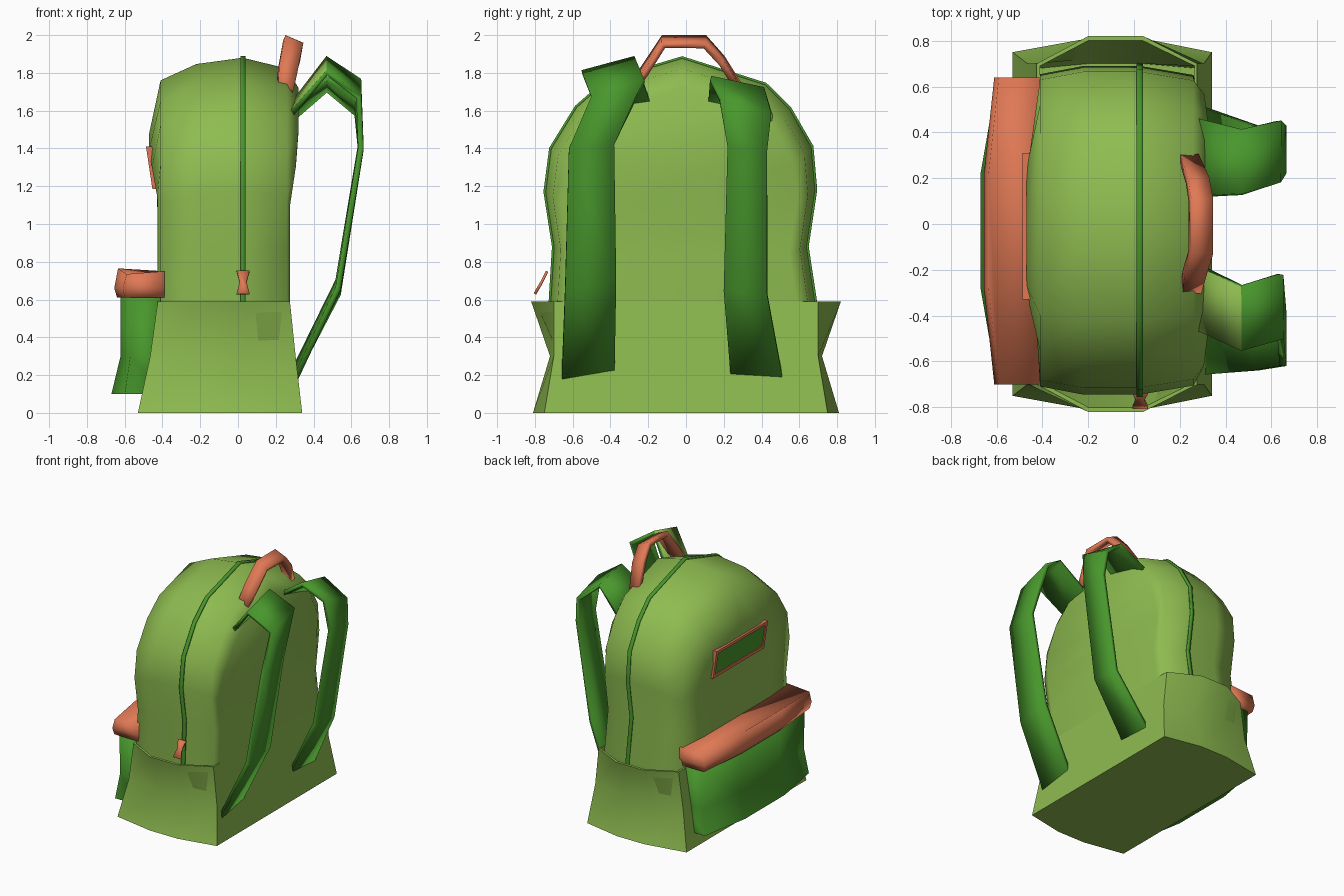
import bpy, bmesh, math
from mathutils import Vector

if "Cube" in bpy.data.objects:
    bpy.data.objects.remove(bpy.data.objects["Cube"])


def material(name, rgb):
    m = bpy.data.materials.new(name)
    m.diffuse_color = (*rgb, 1)
    m.use_nodes = True
    m.node_tree.nodes["Principled BSDF"].inputs["Base Color"].default_value = m.diffuse_color
    return m


LIGHT = material("light green", (0.27, 0.50, 0.08))
DARK = material("dark green", (0.065, 0.31, 0.025))
ORANGE = material("orange", (0.74, 0.19, 0.09))


def loft(name, rings, mats, closed=True, caps="ngon", thick=0, angle=35):
    """Skin a list of equal-length point rings; optional end caps and thickness."""
    bm = bmesh.new()
    vs = [[bm.verts.new(p) for p in r] for r in rings]
    n = len(vs[0])
    for a, b in zip(vs, vs[1:]):
        for i in range(n if closed else n - 1):
            j = (i + 1) % n
            bm.faces.new((a[i], a[j], b[j], b[i]))
    if closed and caps == "ngon":
        bm.faces.new(vs[0])
        bm.faces.new(vs[-1])
    elif closed and caps == "rows":      # quads straight across the arch
        for r in (vs[0], vs[-1]):
            for i in range(n // 2):
                q = [r[i], r[i + 1], r[n - 2 - i], r[n - 1 - i]]
                q = list(dict.fromkeys(q))
                if len(q) > 2:
                    bm.faces.new(q)
    if closed:
        bmesh.ops.recalc_face_normals(bm, faces=bm.faces)
    else:
        bm.normal_update()
        bm.faces.ensure_lookup_table()
        if bm.faces[0].normal.z < 0:
            bmesh.ops.reverse_faces(bm, faces=bm.faces)
    me = bpy.data.meshes.new(name)
    bm.to_mesh(me)
    bm.free()
    ob = bpy.data.objects.new(name, me)
    bpy.context.collection.objects.link(ob)
    for m in mats:
        me.materials.append(m)
    if thick:
        mod = ob.modifiers.new("thickness", "SOLIDIFY")
        mod.thickness, mod.offset = thick, 0
        mod.material_offset = mod.material_offset_rim = -1
    bpy.ops.object.select_all(action="DESELECT")
    ob.select_set(True)
    bpy.context.view_layer.objects.active = ob
    bpy.ops.object.shade_smooth_by_angle(angle=math.radians(angle))
    return ob


# Main bag: arch outline lofted from front to back
ARCH = [(-0.68, 0.30), (-0.72, 0.55), (-0.70, 0.88), (-0.745, 1.17), (-0.715, 1.40),
        (-0.58, 1.62), (-0.42, 1.76), (-0.02, 1.88), (0.42, 1.74), (0.55, 1.61),
        (0.665, 1.41), (0.685, 1.18), (0.64, 0.88), (0.69, 0.55), (0.65, 0.30)]


def arch(x, sy, sz, bulge=0):
    pts = []
    for y, z in ARCH:
        z = 0.55 + (z - 0.55) * sz
        t = min(max((z - 1.13) / 0.25, 0), 1)
        pts.append(Vector((x + bulge * t, -0.03 + (y + 0.03) * sy, z)))
    return pts


bag = loft("bag_body", [arch(-0.425, 0.6, 0.70, -0.045), arch(-0.41, 0.95, 0.91),
                        arch(-0.22, 1, 0.975), arch(0.025, 1, 1),
                        arch(0.26, 0.945, 0.957), arch(0.275, 0.86, 0.88, 0.045)],
           [LIGHT], caps="rows", angle=110)
for e in bag.data.edges:                 # crease along the zip
    if all(abs(bag.data.vertices[v].co.x - 0.025) < 1e-4 for v in e.vertices):
        e.use_edge_sharp = True

# Zip band over the arch
loft("zip_band", [arch(0.012, 1.004, 1.001), arch(0.04, 1.004, 1.001)], [DARK],
     closed=False, thick=0.014)


# Lower base with flared, open side pockets
def base_ring(z, x0, x1, yc, ym):
    return [(x0, -yc, z), (-0.2, -ym, z), (0.04, -ym, z), (x1, -yc, z),
            (x1, yc, z), (0.04, ym, z), (-0.2, ym, z), (x0, yc, z)]


loft("base_with_side_pockets", [base_ring(0, -0.53, 0.34, 0.75, 0.81),
                                base_ring(0.3, -0.465, 0.305, 0.70, 0.72),
                                base_ring(0.59, -0.425, 0.275, 0.70, 0.82),
                                base_ring(0.59, -0.41, 0.265, 0.69, 0.80),
                                base_ring(0.33, -0.41, 0.265, 0.68, 0.70)],
     [LIGHT], angle=60)


# Front pocket and its flap
def pocket_ring(z, end, mid, w, drop=0, back=-0.39):
    c = -0.03
    return [(back, c - w, z - drop / 2), (end, c - w, z - drop), (mid, c - 0.25, z),
            (mid, c + 0.25, z), (end, c + w, z - drop), (back, c + w, z - drop / 2)]


loft("front_pocket", [pocket_ring(0.10, -0.60, -0.67, 0.65),
                      pocket_ring(0.30, -0.57, -0.622, 0.63),
                      pocket_ring(0.62, -0.57, -0.622, 0.64)], [DARK], angle=95)
loft("pocket_flap", [pocket_ring(0.61, -0.60, -0.64, 0.66),
                     pocket_ring(0.66, -0.61, -0.655, 0.67),
                     pocket_ring(0.765, -0.59, -0.635, 0.67, 0.03)], [ORANGE], angle=95)


# Slot on the front: leaning orange frame with a dark panel
def lean_bar(name, y0, y1, z0, z1, proud, mat):
    def pt(y, z, out):
        return (-0.447 - (z - 1.19) * 0.15 + (-proud if out else 0.025), y, z)
    rings = [[pt(y0, z0, o), pt(y1, z0, o), pt(y1, z1, o), pt(y0, z1, o)]
             for o in (False, True)]
    loft(name, rings, [mat], angle=20)


lean_bar("slot_panel", -0.31, 0.29, 1.20, 1.40, 0.0, DARK)
for name, y0, y1, z0, z1 in (("slot_frame_bottom", -0.33, 0.31, 1.185, 1.21),
                             ("slot_frame_top", -0.33, 0.31, 1.385, 1.41),
                             ("slot_frame_left", 0.285, 0.31, 1.185, 1.41),
                             ("slot_frame_right", -0.33, -0.305, 1.185, 1.41)):
    lean_bar(name, y0, y1, z0, z1, 0.007, ORANGE)

# Shoulder straps: rows of (x, y, z of one edge, y, z of other edge)
STRAPS = {
    "strap_near": [(0.28, -0.46, 1.58, -0.18, 1.62), (0.47, -0.55, 1.80, -0.27, 1.875),
                   (0.64, -0.50, 1.67, -0.22, 1.76), (0.65, -0.62, 1.40, -0.38, 1.42),
                   (0.53, -0.64, 0.66, -0.37, 0.70), (0.275, -0.66, 0.12, -0.38, 0.18)],
    "strap_far": [(0.28, 0.12, 1.64, 0.46, 1.55), (0.47, 0.13, 1.77, 0.41, 1.71),
                  (0.63, 0.18, 1.66, 0.45, 1.58), (0.65, 0.22, 1.41, 0.43, 1.39),
                  (0.53, 0.20, 0.65, 0.43, 0.63), (0.275, 0.24, 0.16, 0.52, 0.14)]}
for name, rows in STRAPS.items():
    strap = loft(name, [[(x, a, b), (x, c, d)] for x, a, b, c, d in rows],
                 [DARK, LIGHT], closed=False, thick=0.03)
    if name == "strap_near":             # upper tab is light on its top side
        strap.data.polygons[0].material_index = 1

# Carry handle: rows of (y, x, z of front edge, x, z of back edge)
HANDLE = [(-0.29, 0.21, 1.73, 0.29, 1.70), (-0.22, 0.215, 1.83, 0.31, 1.79),
          (-0.12, 0.245, 1.985, 0.34, 1.945), (0.10, 0.245, 1.985, 0.34, 1.945),
          (0.19, 0.23, 1.88, 0.325, 1.85), (0.29, 0.20, 1.72, 0.28, 1.69)]
loft("carry_handle", [[(a, y, b), (c, y, d)] for y, a, b, c, d in HANDLE],
     [ORANGE], closed=False, thick=0.035, angle=45)

# Zip pull: small hourglass tab hanging off the side
loft("zip_pull", [[(0.027 - w, y, z), (0.027 + w, y, z)] for w, y, z in
                  ((0.034, -0.735, 0.75), (0.018, -0.765, 0.69), (0.034, -0.80, 0.63))],
     [ORANGE], closed=False, thick=0.015)
